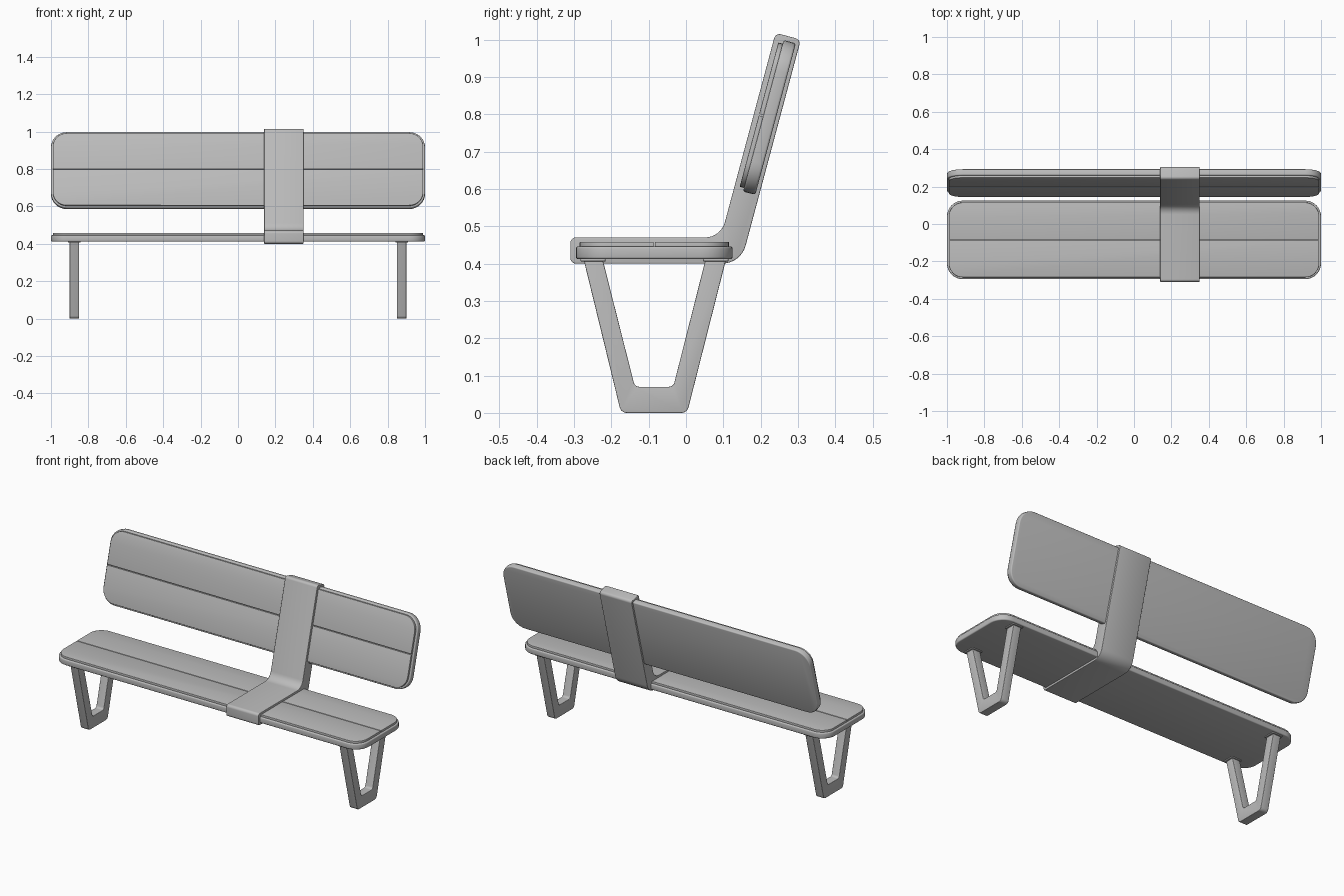
import bpy, bmesh
from math import sin, cos, tan, radians
from mathutils import Vector, Matrix

if "Cube" in bpy.data.objects:
    bpy.data.objects.remove(bpy.data.objects["Cube"])

GREY = bpy.data.materials.new("plain grey")
GREY.use_nodes = True
tone = (0.5, 0.5, 0.5, 1)
GREY.diffuse_color = tone
GREY.node_tree.nodes["Principled BSDF"].inputs["Base Color"].default_value = tone


def rounded(corners, steps=8):
    """Replace each (u, v, radius) corner with an arc."""
    out = []
    for i, (u, v, r) in enumerate(corners):
        p = Vector((u, v))
        a = (Vector(corners[i - 1][:2]) - p).normalized()
        b = (Vector(corners[(i + 1) % len(corners)][:2]) - p).normalized()
        if r == 0:
            out.append(p)
            continue
        half = a.angle(b) / 2
        centre = p + (a + b).normalized() * r / sin(half)
        start = p + a * r / tan(half) - centre
        end = p + b * r / tan(half) - centre
        turn = start.angle_signed(end)
        for k in range(steps + 1):
            t = -turn * k / steps
            out.append(centre + Matrix.Rotation(t, 2) @ start)
    return out


def prism(name, outline, low, high, matrix, bevel):
    """Extrude an outline along local z and soften the rims of both caps."""
    bm = bmesh.new()
    base = bm.faces.new([bm.verts.new((p.x, p.y, low)) for p in outline])
    top = bmesh.ops.extrude_face_region(bm, geom=[base], use_keep_orig=True)["geom"]
    moved = [g for g in top if isinstance(g, bmesh.types.BMVert)]
    bmesh.ops.translate(bm, verts=moved, vec=(0, 0, high - low))
    bmesh.ops.recalc_face_normals(bm, faces=bm.faces)
    rims = [e for e in bm.edges if abs(e.verts[0].co.z - e.verts[1].co.z) < 1e-5]
    bmesh.ops.bevel(bm, geom=rims, offset=bevel, segments=3, profile=0.5, affect="EDGES")
    bm.transform(matrix)
    bmesh.ops.recalc_face_normals(bm, faces=bm.faces)
    mesh = bpy.data.meshes.new(name)
    bm.to_mesh(mesh)
    bm.free()
    mesh.materials.append(GREY)
    obj = bpy.data.objects.new(name, mesh)
    bpy.context.collection.objects.link(obj)
    bpy.ops.object.select_all(action="DESELECT")
    obj.select_set(True)
    bpy.context.view_layer.objects.active = obj
    bpy.ops.object.shade_smooth_by_angle(angle=radians(35))
    return obj


def panel(name, matrix):
    """Rounded board with two raised slats separated by a fine groove."""
    length, depth, r = 1.0, 0.21, 0.085
    board = [(-length, -depth, r), (length, -depth, r), (length, depth, r), (-length, depth, r)]
    prism(name + "_board", rounded(board), 0, 0.034, matrix, 0.006)
    x, v, gap = length - 0.01, depth - 0.01, 0.002
    for side, label in ((-1, "lower"), (1, "upper")):
        slat = [(-x, side * gap, 0), (x, side * gap, 0),
                (x, side * v, r - 0.01), (-x, side * v, r - 0.01)]
        prism(f"{name}_{label}_slat", rounded(slat), 0.03, 0.046, matrix, 0.002)


# Seat and tilted backrest
lean = radians(15)
panel("seat", Matrix.Translation((0, -0.085, 0.412)))
panel("backrest", Matrix.Translation((0, 0.24, 0.787)) @ Matrix.Rotation(radians(90) - lean, 4, "X"))

# Local x, y, z become world y, z, x for side profiles
SIDE = Matrix(((0, 0, 1, 0), (1, 0, 0, 0), (0, 1, 0, 0), (0, 0, 0, 1)))

# Bent support strap wrapping the seat and the backrest
top, slope = Vector((0.24, 1.018)), tan(lean)
rear = top + 0.07 * Vector((cos(lean), -sin(lean)))
strap = [(-0.31, 0.4, 0.015), (-0.31, 0.47, 0.015),
         (top.x - (top.y - 0.47) * slope, 0.47, 0.055), (*top, 0.015),
         (*rear, 0.015), (rear.x - (rear.y - 0.4) * slope, 0.4, 0.065)]
prism("support_strap", rounded(strap), 0.14, 0.35, SIDE, 0.003)

# Open tapered leg frames, with narrow flares where they meet the seat
leg = [(-0.275, 0.414, 0), (-0.174, 0, 0.02), (0.003, 0, 0.02), (0.108, 0.414, 0),
       (0.053, 0.414, 0), (-0.034, 0.07, 0.015), (-0.137, 0.07, 0.015), (-0.224, 0.414, 0)]
for x, label in ((-0.875, "right"), (0.875, "left")):
    prism(label + "_leg", rounded(leg), x - 0.025, x + 0.025, SIDE, 0.003)
    for y, end in ((-0.249, "front"), (0.08, "rear")):
        foot = [(-0.034, -0.034, 0.006), (0.034, -0.034, 0.006),
                (0.034, 0.034, 0.006), (-0.034, 0.034, 0.006)]
        prism(f"{label}_{end}_leg_mount", rounded(foot, 3), 0.406, 0.414,
              Matrix.Translation((x, y, 0)), 0.002)
